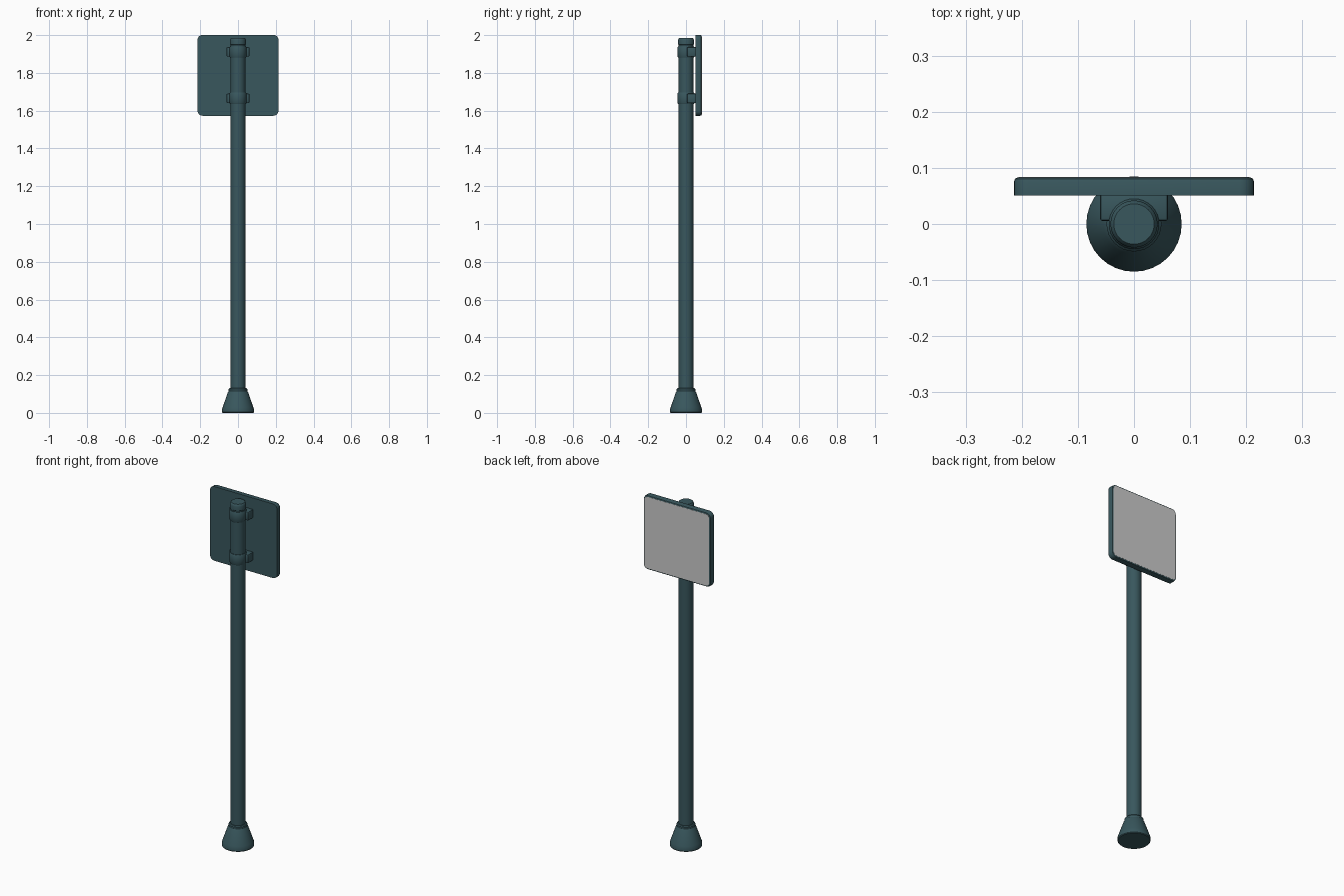
import bpy, bmesh, math

if "Cube" in bpy.data.objects:
    bpy.data.objects.remove(bpy.data.objects["Cube"])

teal = bpy.data.materials.new("dark_teal")
teal.diffuse_color = (0.04, 0.095, 0.11, 1)
teal.use_nodes = True
teal.node_tree.nodes["Principled BSDF"].inputs["Base Color"].default_value = teal.diffuse_color


def finish(name, bm, mat=teal):
    bmesh.ops.recalc_face_normals(bm, faces=bm.faces[:])
    me = bpy.data.meshes.new(name)
    bm.to_mesh(me)
    bm.free()
    ob = bpy.data.objects.new(name, me)
    bpy.context.collection.objects.link(ob)
    if mat:
        me.materials.append(mat)
    bpy.ops.object.select_all(action='DESELECT')
    ob.select_set(True)
    bpy.context.view_layer.objects.active = ob
    bpy.ops.object.shade_smooth_by_angle(angle=math.radians(35))
    return ob


def lathe(name, profile, n=32):
    """Closed solid of revolution from (radius, z) points."""
    bm = bmesh.new()
    rings = [[bm.verts.new((r * math.cos(2 * math.pi * i / n),
                            r * math.sin(2 * math.pi * i / n), z))
              for i in range(n)] for r, z in profile]
    for a, b in zip(rings, rings[1:]):
        for i in range(n):
            j = (i + 1) % n
            bm.faces.new((a[i], a[j], b[j], b[i]))
    bm.faces.new(rings[0])
    bm.faces.new(rings[-1])
    return finish(name, bm)


def plate(name, half, zc, layers, radius, mat=teal):
    """Rounded square built from (y, inset) layers."""
    bm = bmesh.new()
    loops = []
    for y, inset in layers:
        r = radius - inset
        c = half - radius
        loop = []
        for k, (sx, sz) in enumerate(((1, 1), (-1, 1), (-1, -1), (1, -1))):
            for s in range(6):
                a = math.pi / 2 * (k + s / 5)
                loop.append(bm.verts.new((sx * c + r * math.cos(a), y,
                                          zc + sz * c + r * math.sin(a))))
        loops.append(loop)
    for a, b in zip(loops, loops[1:]):
        for i in range(len(a)):
            j = (i + 1) % len(a)
            bm.faces.new((a[i], a[j], b[j], b[i]))
    bm.faces.new(loops[0])
    bm.faces.new(loops[-1])
    return finish(name, bm, mat)


# Flared foot with collar
lathe("base", [(0.082, 0), (0.085, 0.004), (0.085, 0.018), (0.081, 0.03),
               (0.054, 0.108), (0.049, 0.115), (0.049, 0.126), (0.045, 0.131),
               (0.036, 0.131)])

# Pole and its cap
lathe("pole", [(0.039, 0.1), (0.039, 1.96)])
lathe("pole_cap", [(0.037, 1.945), (0.042, 1.95), (0.042, 1.973),
                   (0.040, 1.98), (0.036, 1.985)])

# Two clamps: ring around the pole plus a block reaching the sign
for label, z in (("lower", 1.665), ("upper", 1.911)):
    lathe(label + "_clamp_ring",
          [(0.038, z - 0.03), (0.042, z - 0.03), (0.045, z - 0.025),
           (0.045, z + 0.025), (0.042, z + 0.03), (0.038, z + 0.03)])
    bm = bmesh.new()
    bmesh.ops.create_cube(bm, size=1)
    for v in bm.verts:
        v.co = (v.co.x * 0.122, 0.03 + v.co.y * 0.05, z + v.co.z * 0.05)
    bmesh.ops.bevel(bm, geom=bm.edges[:], offset=0.006, segments=2,
                    profile=0.5, affect='EDGES')
    finish(label + "_clamp_block", bm)

# Sign panel with softened rear edge, and its grey face
plate("sign_panel", 0.214, 1.787,
      [(0.051, 0.0), (0.075, 0.0), (0.0805, 0.002), (0.083, 0.007)], 0.026)
plate("sign_face", 0.206, 1.787, [(0.082, 0.0), (0.0838, 0.0)], 0.018, None)
